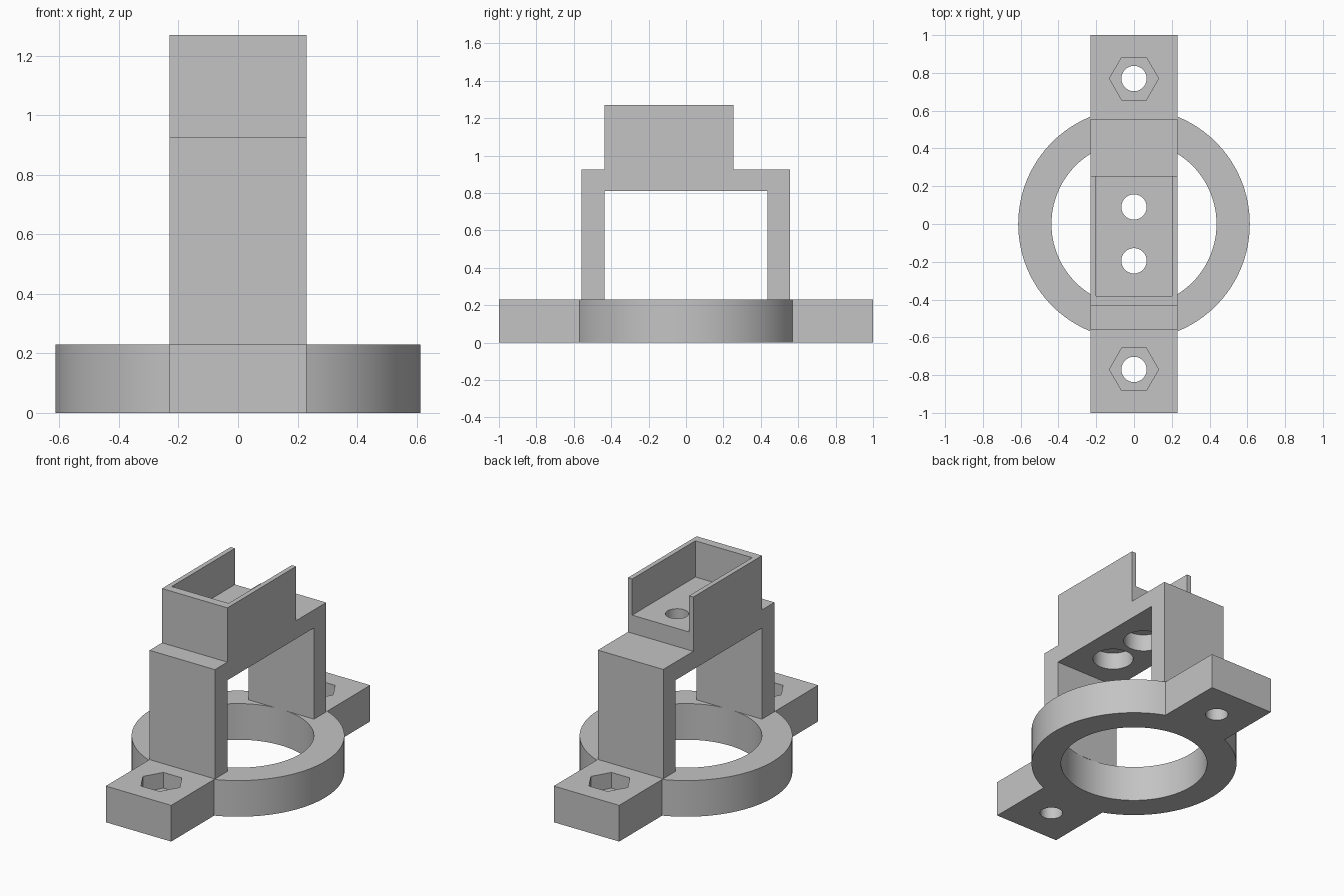
import bpy
import bmesh
from math import atan2, cos, sin, sqrt, pi
from mathutils import Vector

cube = bpy.data.objects.get("Cube")
if cube:
    bpy.data.objects.remove(cube, do_unlink=True)

grey = bpy.data.materials.new("plain grey")
grey.use_nodes = True
grey.diffuse_color = (0.55, 0.55, 0.55, 1)
grey.node_tree.nodes["Principled BSDF"].inputs["Base Color"].default_value = grey.diffuse_color

HALF = 0.23      # half width of the tabs and the bridge
BASE = 0.23      # thickness of the base
OUTER, INNER = 0.613, 0.437
FLOOR = 1.04     # tray floor height
BOLT = 0.067     # bolt hole radius


def prism(name, points, sweep):
    """Extrude a closed outline along a vector."""
    bm = bmesh.new()
    face = bm.faces.new([bm.verts.new(p) for p in points])
    top = bmesh.ops.extrude_face_region(bm, geom=[face])["geom"]
    bmesh.ops.translate(bm, vec=Vector(sweep),
                        verts=[v for v in top if isinstance(v, bmesh.types.BMVert)])
    bmesh.ops.recalc_face_normals(bm, faces=bm.faces)
    mesh = bpy.data.meshes.new(name)
    bm.to_mesh(mesh)
    bm.free()
    mesh.materials.append(grey)
    obj = bpy.data.objects.new(name, mesh)
    bpy.context.collection.objects.link(obj)
    return obj


def round_cutter(radius, y, z0, z1, sides=64):
    ring = [(radius * cos(2 * pi * i / sides), y + radius * sin(2 * pi * i / sides), z0)
            for i in range(sides)]
    return prism("cutter", ring, (0, 0, z1 - z0))


def cut(obj, cutters):
    """Subtract the cutters, bake the result and shade it."""
    bpy.ops.object.select_all(action="DESELECT")
    bpy.context.view_layer.objects.active = obj
    obj.select_set(True)
    for cutter in cutters:
        cutter.hide_render = True
        mod = obj.modifiers.new("cut", "BOOLEAN")
        mod.operation, mod.solver, mod.object = "DIFFERENCE", "EXACT", cutter
        bpy.ops.object.modifier_apply(modifier=mod.name)
        bpy.data.objects.remove(cutter, do_unlink=True)
    bpy.ops.object.shade_smooth_by_angle(angle=0.5)


# Base: ring outline with a straight tab at the front and back
meet = atan2(sqrt(OUTER ** 2 - HALF ** 2), HALF)
steps = 48
arc = [(OUTER * cos(a), OUTER * sin(a), 0)
       for a in (-meet + 2 * meet * i / steps for i in range(steps + 1))]
half = arc + [(HALF, 1, 0)]
outline = half + [(-x, -y, 0) for x, y, _ in [(HALF, -1, 0)]]
outline += [(-x, -y, 0) for x, y, _ in arc] + [(-HALF, -1, 0), (HALF, -1, 0)]
base = prism("ring_base", outline, (0, 0, BASE))
holes = [round_cutter(INNER, 0, -0.1, BASE + 0.1, 128)]
for y in (-0.77, 0.77):
    holes.append(round_cutter(BOLT, y, -0.1, BASE + 0.1))
    holes.append(round_cutter(0.13, y, BASE - 0.1, BASE + 0.1, 6))  # nut pocket
cut(base, holes)

# Bridge: two legs, deck and raised tray in one side profile
side = [(-0.56, BASE), (-0.56, 0.925), (-0.435, 0.925), (-0.435, 1.27),
        (0.255, 1.27), (0.255, 0.925), (0.557, 0.925), (0.557, BASE),
        (0.435, BASE), (0.435, 0.81), (-0.435, 0.81), (-0.435, BASE)]
bridge = prism("bridge_with_tray", [(-HALF, y, z) for y, z in side], (2 * HALF, 0, 0))

# Tray pocket, open at the back, with two holes counterbored from below
x = 0.2
pocket = prism("cutter", [(-x, -0.38, FLOOR), (x, -0.38, FLOOR), (x, 0.5, FLOOR), (-x, 0.5, FLOOR)],
               (0, 0, 0.5))
holes = [pocket]
for y in (-0.195, 0.09):
    holes.append(round_cutter(BOLT, y, 0.7, 1.15))
    holes.append(round_cutter(0.12, y, 0.7, 0.92))
cut(bridge, holes)
